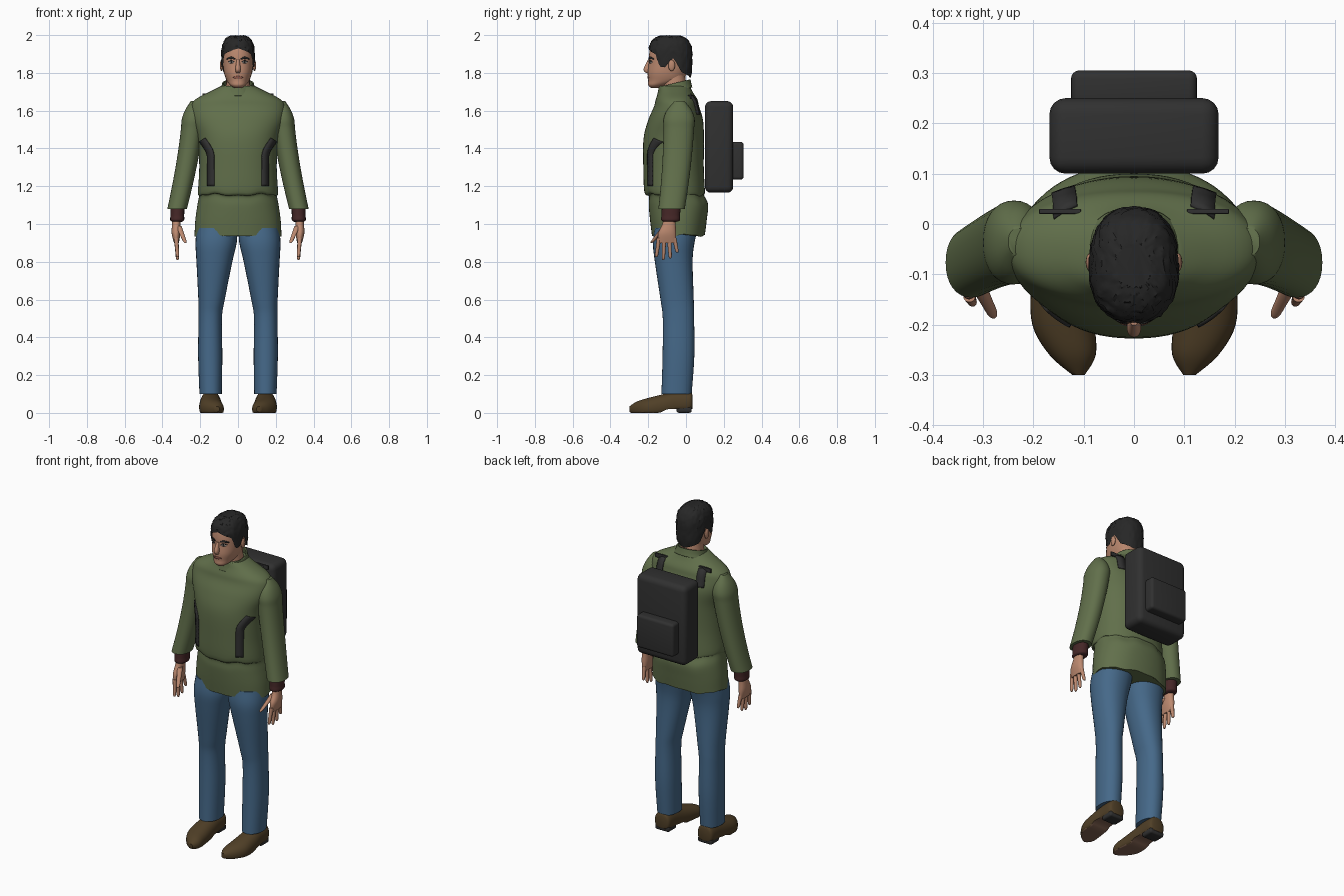
import bpy, bmesh, math, random
from mathutils import Vector

random.seed(4)
if "Cube" in bpy.data.objects:
    bpy.data.objects.remove(bpy.data.objects["Cube"], do_unlink=True)


def material(name, red, green, blue):
    colour = (red, green, blue, 1)
    mat = bpy.data.materials.new(name)
    mat.use_nodes = True
    mat.diffuse_color = colour
    shader = mat.node_tree.nodes["Principled BSDF"]
    shader.inputs["Base Color"].default_value = colour
    shader.inputs["Roughness"].default_value = .8
    return mat


OLIVE = material("olive jacket", .12, .16, .07)
DENIM = material("blue denim", .06, .14, .25)
SKIN = material("skin", .5, .25, .16)
HAIR = material("black hair", .02, .02, .02)
LEATHER = material("brown leather", .08, .05, .02)
CUFF = material("maroon cuff", .06, .02, .02)
BAG = material("charcoal fabric", .03, .03, .03)
SOLE = material("tan sole", .22, .12, .08)
LIPS = material("lips", .3, .11, .08)
WHITE = material("eye white", .6, .55, .5)


def finish(name, bm, mat, angle=50, thickness=0):
    bmesh.ops.recalc_face_normals(bm, faces=bm.faces)
    mesh = bpy.data.meshes.new(name)
    bm.to_mesh(mesh)
    bm.free()
    obj = bpy.data.objects.new(name, mesh)
    bpy.context.collection.objects.link(obj)
    mesh.materials.append(mat)
    if thickness:
        solid = obj.modifiers.new("thickness", "SOLIDIFY")
        solid.thickness, solid.offset = thickness, 0
    bpy.ops.object.select_all(action="DESELECT")
    obj.select_set(True)
    bpy.context.view_layer.objects.active = obj
    bpy.ops.object.shade_smooth_by_angle(angle=math.radians(angle))
    return obj


def spline(points, steps=5):
    """Smooth curve through tuples of any length."""
    out, last = [], len(points) - 1
    for i in range(last):
        a, b, c, d = (points[min(max(i + k, 0), last)] for k in (-1, 0, 1, 2))
        for step in range(steps):
            t = step / steps
            out.append([q + t / 2 * (r - p + t * (2 * p - 5 * q + 4 * r - s + t * (3 * (q - r) + s - p)))
                        for p, q, r, s in zip(a, b, c, d)])
    return out + [list(points[-1])]


def lookup(rows, key):
    """Row of a table interpolated at its first column."""
    rows = sorted(rows)
    for a, b in zip(rows, rows[1:]):
        if a[0] <= key <= b[0]:
            t = (key - a[0]) / max(b[0] - a[0], 1e-6)
            return [p + (q - p) * t for p, q in zip(a, b)]
    return rows[0] if key < rows[0][0] else rows[-1]


def rim(angle, rx, ry, power):
    c, s = math.cos(angle), math.sin(angle)
    return (math.copysign(abs(c) ** (2 / power), c) * rx,
            math.copysign(abs(s) ** (2 / power), s) * ry)


def join_rows(bm, rows):
    for a, b in zip(rows, rows[1:]):
        for j in range(len(a)):
            bm.faces.new((a[j - 1], a[j], b[j], b[j - 1]))


def loft(name, rings, mat, side=1, power=2.2, sides=32, warp=None, caps=True, thickness=0):
    """Skin over rounded sections given as (height, x, y, x radius, y radius)."""
    bm, rows = bmesh.new(), []
    for z, x, y, rx, ry in spline(rings):
        row = []
        for j in range(sides):
            angle = math.tau * j / sides
            dx, dy = rim(angle, rx, ry, power)
            co = Vector((x + dx, y + dy, z))
            if warp:
                co = warp(co, angle)
            co.x *= side
            row.append(bm.verts.new(co))
        rows.append(row)
    join_rows(bm, rows)
    if caps:
        bm.faces.new(rows[0])
        bm.faces.new(rows[-1])
    return finish(name, bm, mat, thickness=thickness)


def centred(rows):
    return [(z, 0, y, rx, ry) for z, y, rx, ry in rows]


def tube(name, start, end, radius, end_radius, mat, side=1, depth=1):
    """Tapered limb with a blunt rounded end."""
    rings = []
    for t in (0, .3, .6, .9, 1):
        x, y, z = Vector(start).lerp(Vector(end), t)
        r = (radius + (end_radius - radius) * t) * (.5 if t == 1 else 1)
        rings.append((z, x, y, r, r * depth))
    return loft(name, rings, mat, side, sides=20)


def strip(name, path, half, mat, rings, side=1, face=-1, lift=.003, thickness=.008, taper=False):
    """Thin plate along (x, z) points, laid on a lofted surface."""
    rows, bm, previous = spline(rings), bmesh.new(), None
    path = [Vector(p) for p in spline(path, 6)]
    for i, point in enumerate(path):
        along = (path[min(i + 1, len(path) - 1)] - path[max(i - 1, 0)]).normalized()
        width = half * (.15 + math.sin(math.pi * i / (len(path) - 1))) if taper else half
        line = []
        for k in (-1, 0, 1):
            x, z = point + Vector((-along.y, along.x)) * width * k
            ring_z, cx, cy, rx, ry = lookup(rows, z)
            across = min(abs(x - cx) / rx, .99)
            y = cy + face * (ry * (1 - across ** 2.2) ** (1 / 2.2) + lift)
            line.append(bm.verts.new((x * side, y, z)))
        if previous:
            for k in (0, 1):
                bm.faces.new((previous[k], previous[k + 1], line[k + 1], line[k]))
        previous = line
    return finish(name, bm, mat, thickness=thickness)


def box(name, centre, size, mat, bevel):
    bm = bmesh.new()
    bmesh.ops.create_cube(bm, size=1)
    bmesh.ops.scale(bm, vec=size, verts=bm.verts)
    bmesh.ops.translate(bm, vec=centre, verts=bm.verts)
    bmesh.ops.bevel(bm, geom=bm.edges[:], offset=bevel, segments=4, profile=.5, affect="EDGES")
    return finish(name, bm, mat)


def ball(name, centre, size, mat):
    bm = bmesh.new()
    bmesh.ops.create_uvsphere(bm, u_segments=20, v_segments=12, radius=1)
    bmesh.ops.scale(bm, vec=size, verts=bm.verts)
    bmesh.ops.translate(bm, vec=centre, verts=bm.verts)
    return finish(name, bm, mat)


# Jacket with a gathered waist, wavy hem and raised collar
TORSO = centred([(.94, -.04, .23, .14), (1.02, -.04, .226, .15), (1.1, -.04, .215, .157),
                 (1.15, -.05, .206, .146), (1.17, -.06, .212, .16), (1.3, -.066, .205, .16),
                 (1.45, -.065, .213, .16), (1.55, -.055, .245, .145), (1.62, -.05, .25, .12),
                 (1.66, -.05, .225, .11), (1.7, -.055, .15, .09), (1.73, -.06, .09, .08)])


def wavy_hem(co, angle):
    if co.z < 1.2:
        co.z += .005 * math.sin(5 * angle) + .003 * math.sin(11 * angle)
    return co


def tilt_back(co, angle):
    co.z += (co.y + .06) / 4
    return co


loft("jacket_body", TORSO, OLIVE, sides=64, warp=wavy_hem)
loft("jacket_collar", centred([(1.7, -.06, .097, .09), (1.72, -.06, .086, .085), (1.745, -.06, .08, .08)]),
     OLIVE, warp=tilt_back, caps=False, thickness=.008)

# Neck, head and face
HEAD = centred([(1.72, -.165, .02, .02), (1.735, -.15, .042, .05), (1.76, -.11, .06, .09),
                (1.8, -.1, .074, .103), (1.85, -.09, .08, .108), (1.9, -.085, .081, .11),
                (1.94, -.08, .076, .103), (1.98, -.08, .04, .06)])
tube("neck", (0, -.055, 1.66), (0, -.07, 1.84), .068, .058, SKIN)
loft("head", HEAD, SKIN)
loft("nose", centred([(1.87, -.195, .007, .006), (1.82, -.205, .014, .02), (1.8, -.2, .01, .012)]), SKIN)
strip("mouth", [(-.026, 1.776), (.026, 1.776)], .006, LIPS, HEAD, lift=.001, thickness=.003, taper=True)

# Hair shell: a dome whose lower edge follows the angle from the front
HAIRLINE = [(0, 1.93), (50, 1.9), (65, 1.83), (80, 1.83), (95, 1.88), (120, 1.8), (180, 1.77)]
bm, rows = bmesh.new(), []
for i in range(19):
    row = []
    for j in range(64):
        angle = math.tau * j / 64
        turn = math.degrees(math.acos(max(-1, min(1, -math.sin(angle)))))
        edge = lookup(HAIRLINE, turn)[1]
        z = edge + (1.998 - edge) * (1 - (1 - i / 18) ** 2)
        reach = .12 if z > 1.88 else .17
        dome = (1 - (abs(z - 1.88) / reach) ** 3) ** (1 / 3)
        tuft = random.uniform(-.0025, .003)
        dx, dy = rim(angle, .088 * dome + tuft, .116 * dome + tuft, 2.3)
        row.append(bm.verts.new((dx, dy - .083, z + tuft / 2)))
    rows.append(row)
join_rows(bm, rows)
bm.faces.new(rows[-1])
finish("hair", bm, HAIR, angle=35)

# Backpack
box("backpack_body", (0, .175, 1.408), (.336, .15, .485), BAG, .032)
box("backpack_pocket", (0, .27, 1.335), (.25, .07, .2), BAG, .016)


def flatten_shoe(co, angle):
    """Lay the shoe along y with a flat sole and a raised arch."""
    floor = min(.02, max(0, co.z + .14) / 2)
    return Vector((co.x, co.z, max(co.y, floor)))


# Paired parts
for side, label in ((1, "left_"), (-1, "right_")):
    # Sleeve: rounded shoulder, then a taper that swings outward and forward
    sleeve = []
    for k in range(13):
        t = (k + .2) / 12
        cap = min(1, t * 6) ** .5
        sleeve.append((1.66 - .57 * t, .23 + .09 * t ** 1.5, -.035 - .04 * t * t,
                       (.062 - .01 * t) * cap, (.085 - .015 * t) * cap))
    loft(label + "sleeve", sleeve, OLIVE, side)
    tube(label + "cuff", (.32, -.078, 1.1), (.322, -.082, 1.01), .037, .036, CUFF, side, depth=1.35)

    # Hand
    loft(label + "palm", [(1.05, .325, -.085, .02, .03), (1, .327, -.09, .022, .035),
                          (.95, .328, -.1, .023, .048), (.9, .326, -.1, .013, .048)], SKIN, side)
    for i, length in enumerate((.1, .115, .107, .077)):
        tube(label + "finger_" + "abcd"[i], (.327, .027 * i - .143, .925),
             (.32, .037 * i - .157, .925 - length), .012, .008, SKIN, side)
    tube(label + "thumb", (.315, -.11, .99), (.278, -.183, .9), .016, .009, SKIN, side)

    # Trouser leg
    loft(label + "trouser_leg", [(.98, .11, -.05, .108, .115), (.9, .116, -.065, .109, .11),
                                 (.8, .125, -.065, .095, .1), (.6, .14, -.047, .07, .088),
                                 (.5, .147, -.04, .062, .083), (.3, .147, -.04, .064, .084),
                                 (.1, .145, -.05, .059, .08)], DENIM, side)

    # Shoe from heel to toe, with the underside in the sole colour
    shoe = loft(label + "shoe", [(.034, .145, .06, .03, .035), (.02, .145, .055, .05, .058),
                                 (-.05, .145, .05, .054, .064), (-.12, .145, .035, .06, .064),
                                 (-.2, .14, .025, .062, .054), (-.26, .122, .02, .046, .04),
                                 (-.3, .11, .02, .012, .014)], LEATHER, side, warp=flatten_shoe)
    shoe.data.materials.append(SOLE)
    for face in shoe.data.polygons:
        face.material_index = int(face.normal.z < -.8)
    box(label + "heel", (side * .145, -.01, .018), (.096, .08, .035), BAG, .012)

    # Ear, brow and eye
    ball(label + "ear", (side * .087, -.076, 1.84), (.009, .018, .03), SKIN)
    for name, path, half, mat, lift in (
            ("brow", [(.013, 1.872), (.035, 1.88), (.06, 1.873)], .005, HAIR, .002),
            ("eye", [(.02, 1.857), (.05, 1.857)], .006, WHITE, 0),
            ("iris", [(.03, 1.857), (.04, 1.857)], .005, HAIR, .001),
            ("lash", [(.018, 1.858), (.035, 1.865), (.053, 1.858)], .002, HAIR, .001)):
        strip(label + name, path, half, mat, HEAD, side, lift=lift, thickness=.003, taper=True)

    # Backpack straps on the chest and over the shoulder
    strip(label + "chest_strap", [(.143, 1.2), (.144, 1.33), (.15, 1.385), (.188, 1.445)],
          .018, BAG, TORSO, side)
    strip(label + "shoulder_strap", [(.14, 1.58), (.136, 1.68)], .023, BAG, TORSO, side, face=1)
    box(label + "strap_bar", (side * .147, .025, 1.678), (.083, .01, .025), BAG, .002)
